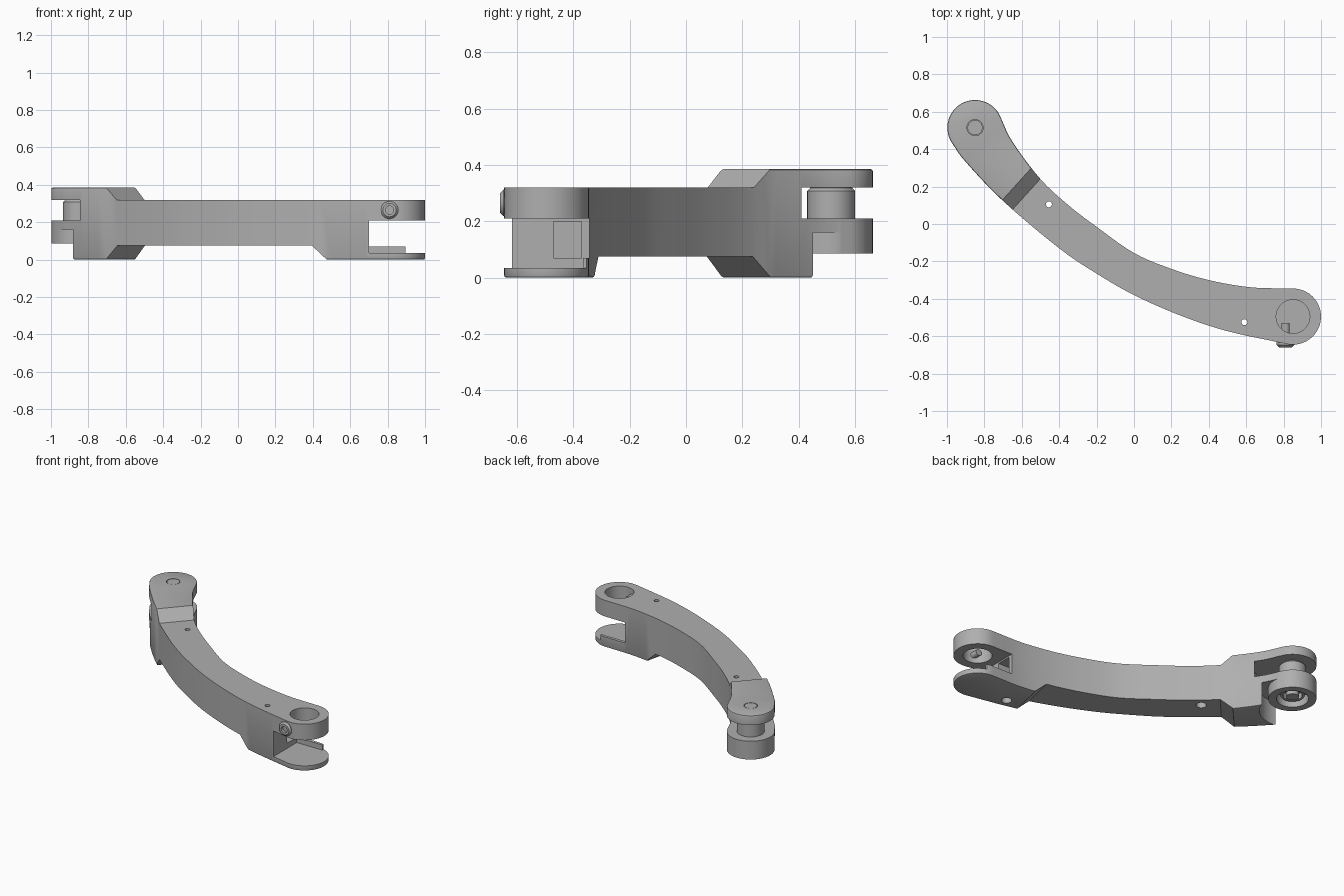
import bpy, bmesh, math
from mathutils import Vector, Matrix

cube = bpy.data.objects.get("Cube")
if cube:
    bpy.data.objects.remove(cube, do_unlink=True)

grey = bpy.data.materials.new("plain grey")
grey.use_nodes = True
grey.diffuse_color = (0.43, 0.43, 0.43, 1)
grey.node_tree.nodes["Principled BSDF"].inputs["Base Color"].default_value = grey.diffuse_color

LEFT = Vector((-0.85, 0.515))    # pivot centres in plan
RIGHT = Vector((0.85, -0.495))


def make(name, bm):
    bmesh.ops.remove_doubles(bm, verts=bm.verts[:], dist=1e-5)
    bmesh.ops.recalc_face_normals(bm, faces=bm.faces[:])
    mesh = bpy.data.meshes.new(name)
    bm.to_mesh(mesh)
    bm.free()
    mesh.materials.append(grey)
    ob = bpy.data.objects.new(name, mesh)
    bpy.context.scene.collection.objects.link(ob)
    return ob


def extrude(name, points, offset):
    bm = bmesh.new()
    face = bm.faces.new([bm.verts.new(p) for p in points])
    geom = bmesh.ops.extrude_face_region(bm, geom=[face])["geom"]
    moved = [v for v in geom if isinstance(v, bmesh.types.BMVert)]
    bmesh.ops.translate(bm, verts=moved, vec=offset)
    return make(name, bm)


def lathe(name, centre, profile, steps=48, matrix=None):
    """Spin (radius, height) points about a vertical axis."""
    bm = bmesh.new()
    vs = [bm.verts.new((r, 0, z)) for r, z in profile]
    es = [bm.edges.new(pair) for pair in zip(vs, vs[1:])]
    bmesh.ops.spin(bm, geom=vs + es, cent=(0, 0, 0), axis=(0, 0, 1),
                   angle=math.tau, steps=steps)
    if matrix:
        bmesh.ops.transform(bm, matrix=matrix, verts=bm.verts[:])
    bmesh.ops.translate(bm, verts=bm.verts[:], vec=Vector(centre).to_3d())
    return make(name, bm)


def disc(name, centre, r, z0, z1, steps=48):
    return lathe(name, centre, [(0, z0), (r, z0), (r, z1), (0, z1)], steps)


def box(x0, x1, y0, y1, z0, z1):
    corners = [(x0, y0, z0), (x1, y0, z0), (x1, y1, z0), (x0, y1, z0)]
    return extrude("cutter", corners, (0, 0, z1 - z0))


def ramp(origin, along, profile, half):
    """Prism whose (distance, height) profile runs along the arm."""
    d = Vector(along).normalized()
    side = Vector((-d.y, d.x))
    start = Vector(origin) - side * half
    pts = [(start + d * s).to_3d() + Vector((0, 0, z)) for s, z in profile]
    return extrude("cutter", pts, (side * 2 * half).to_3d())


def bake(ob):
    deps = bpy.context.evaluated_depsgraph_get()
    mesh = bpy.data.meshes.new_from_object(ob.evaluated_get(deps))
    ob.modifiers.clear()
    ob.data = mesh


def cut(ob, cutter):
    cutter.hide_render = True
    mod = ob.modifiers.new("cut", "BOOLEAN")
    mod.operation = "DIFFERENCE"
    mod.solver = "EXACT"
    mod.object = cutter
    bpy.context.view_layer.update()
    bake(ob)
    bpy.data.objects.remove(cutter, do_unlink=True)


def smooth_path(points, steps=5):
    p = [Vector(q) for q in points]
    p = [p[0] * 2 - p[1]] + p + [p[-1] * 2 - p[-2]]
    out = []
    for a, b, c, d in zip(p, p[1:], p[2:], p[3:]):
        for i in range(steps):
            t = i / steps
            out.append(0.5 * (2 * b + (c - a) * t + (2 * a - 5 * b + 4 * c - d) * t * t
                              + (3 * b - a - 3 * c + d) * t ** 3))
    return out + [p[-2]]


def arc(centre, r, a0, a1, n=28):
    angles = [math.radians(a0 + (a1 - a0) * i / n) for i in range(1, n)]
    return [centre + Vector((math.cos(a), math.sin(a))) * r for a in angles]


# Curved arm: plan outline with rounded ends
outer = [(-0.965, 0.42), (-0.9, 0.332), (-0.7, 0.123), (-0.4, -0.13), (-0.2, -0.265),
         (0, -0.38), (0.25, -0.49), (0.5, -0.573), (0.81, -0.64)]
inner = [(0.83, -0.345), (0.62, -0.338), (0.4, -0.3), (0.2, -0.24), (0, -0.155),
         (-0.2, -0.015), (-0.35, 0.1), (-0.5, 0.24), (-0.65, 0.44), (-0.715, 0.575)]
outline = (smooth_path(outer) + arc(RIGHT, 0.15, 255, 458)
           + smooth_path(inner) + arc(LEFT, 0.148, 24, 220))
arm = extrude("arm", [p.to_3d() for p in outline], (0, 0, 0.385))
bevel = arm.modifiers.new("rounded rims", "BEVEL")
bevel.width = 0.008
bevel.segments = 2
bevel.limit_method = "ANGLE"
bevel.angle_limit = math.radians(60)
bpy.context.view_layer.update()
bake(arm)

# Slimmer middle: lowered top, raised underside with sloped shoulders
shoulder, heading = (-0.63, 0.21), (0.74, -0.67)
cut(arm, ramp(shoulder, heading,
              [(0, 0.5), (0, 0.385), (0.075, 0.32), (2.5, 0.32), (2.5, 0.5)], 1.5))
for origin, along, length in ((shoulder, heading, 0.6), ((0.5, -0.44), (-0.97, 0.22), 0.9)):
    cut(arm, ramp(origin, along, [(0, -0.1), (0, 0.003), (0.08, 0.075),
                                  (length, 0.075), (length, -0.1)], 0.6))

# Left fork: upper gap, and a hollow round boss hanging under the web
cut(arm, disc("cutter", LEFT, 0.245, 0.21, 0.32))
cut(arm, lathe("cutter", LEFT, [(0, -0.1), (0.205, -0.1), (0.205, 0.16), (0.151, 0.16),
                                (0.151, 0.085), (0.1, 0.085), (0.1, 0.15), (0, 0.15)]))
cut(arm, disc("cutter", LEFT, 0.043, 0.35, 0.5, 32))

# Right fork: gap above a thin floor, back rim, pocket and bearing hole
cut(arm, box(0.7, 1.2, -0.8, -0.365, 0.035, 0.21))
cut(arm, box(0.69999, 1.2, -0.4, -0.2, 0.07, 0.21))
cut(arm, box(0.895, 1.2, -0.4, -0.2, 0.035, 0.21))
cut(arm, box(0.6, 0.75, -0.47, -0.37, 0.07, 0.2))
cut(arm, disc("cutter", RIGHT, 0.09, 0.15, 0.5))

# Small through holes, wider from below
for hole in ((-0.455, 0.105), (0.59, -0.525)):
    cut(arm, lathe("cutter", hole, [(0, -0.1), (0.032, -0.1), (0.032, 0.2),
                                    (0.016, 0.2), (0.016, 0.5), (0, 0.5)], 24))

# Spool and pin in the left fork
spool = lathe("spool", LEFT, [(0, 0.2), (0.085, 0.2), (0.085, 0.308), (0.075, 0.318),
                              (0.075, 0.325), (0, 0.325)])
pin = disc("pin", LEFT, 0.04, 0.1, 0.384, 32)
collar = lathe("boss_collar", LEFT, [(0.06, 0.16), (0.06, 0.11), (0.075, 0.11),
                                     (0.075, 0.16), (0.06, 0.16)])

# Clamping screw on the front of the right fork, with a socket
turn = Matrix.Rotation(math.radians(90), 4, "X")
screw = lathe("clamp_screw", (0.81, -0.56, 0.265),
              [(0, -0.03), (0.022, -0.03), (0.022, 0.06), (0.047, 0.06), (0.047, 0.088),
               (0.036, 0.099), (0.022, 0.099), (0.022, 0.08), (0, 0.08)], 32, turn)

for ob in (arm, spool, pin, collar, screw):
    bpy.ops.object.select_all(action="DESELECT")
    ob.select_set(True)
    bpy.context.view_layer.objects.active = ob
    bpy.ops.object.shade_smooth_by_angle(angle=math.radians(30))
